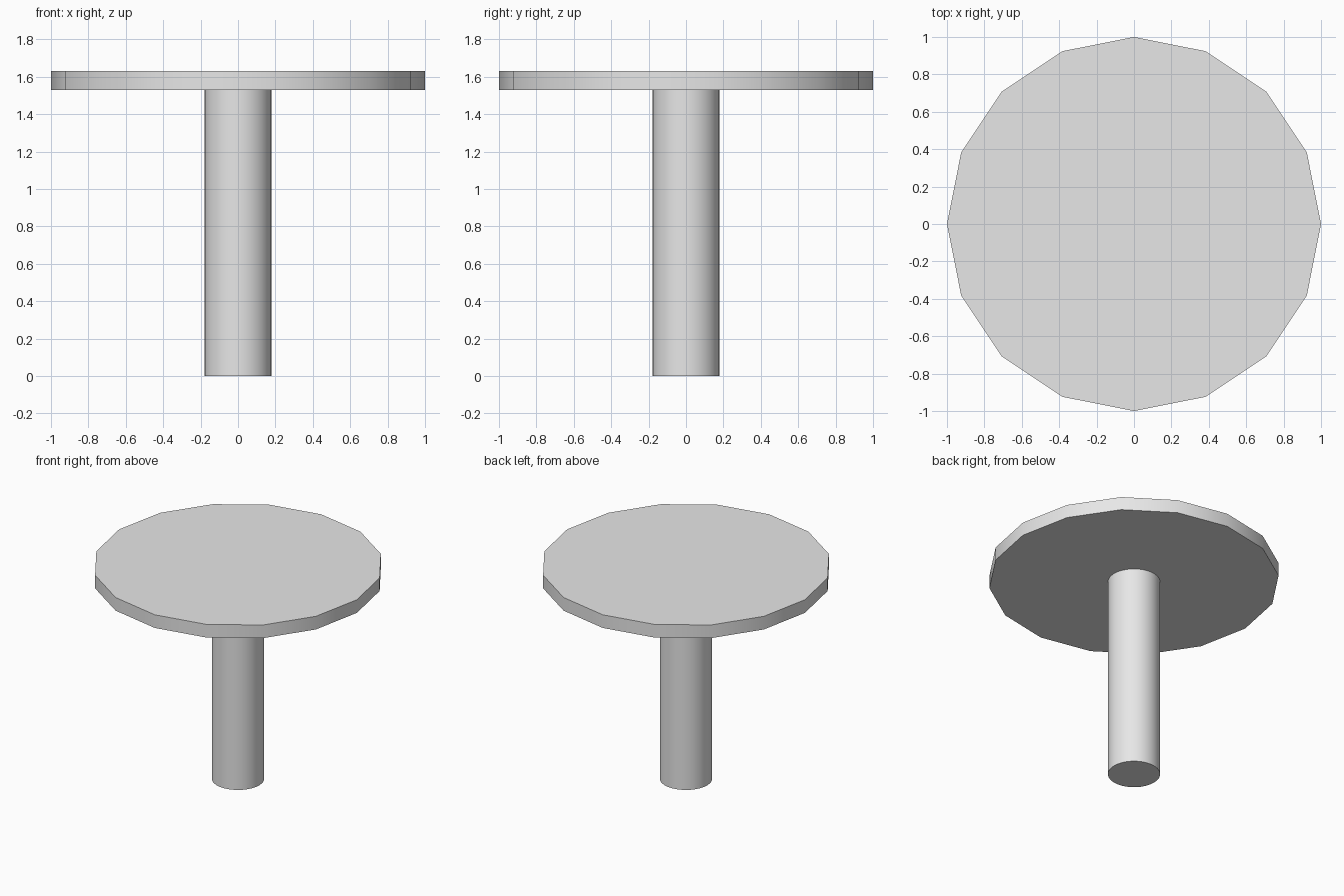
import bpy
import math

cube = bpy.data.objects.get("Cube")
if cube:
    bpy.data.objects.remove(cube, do_unlink=True)

SIDES = 16
STEM_TOP = 1.53
TABLE_TOP = 1.63

# Single plain grey for the whole table
grey = bpy.data.materials.new("light_grey")
grey.use_nodes = True
colour = (0.8, 0.8, 0.8, 1)
grey.diffuse_color = colour
grey.node_tree.nodes["Principled BSDF"].inputs["Base Color"].default_value = colour


def upright_disc(name, radius, bottom, top, sides):
    """Capped cylinder with smooth walls and sharp rims."""
    bpy.ops.mesh.primitive_cylinder_add(
        vertices=sides, radius=radius, depth=top - bottom,
        location=(0, 0, (bottom + top) / 2))
    obj = bpy.context.object
    obj.name = name
    obj.data.name = name
    obj.data.materials.append(grey)
    bpy.ops.object.shade_smooth_by_angle(angle=math.radians(30))
    return obj


# Round pedestal and faceted round top
upright_disc("pedestal", 0.18, 0, STEM_TOP, SIDES * 2)
upright_disc("table_top", 1, STEM_TOP, TABLE_TOP, SIDES)
